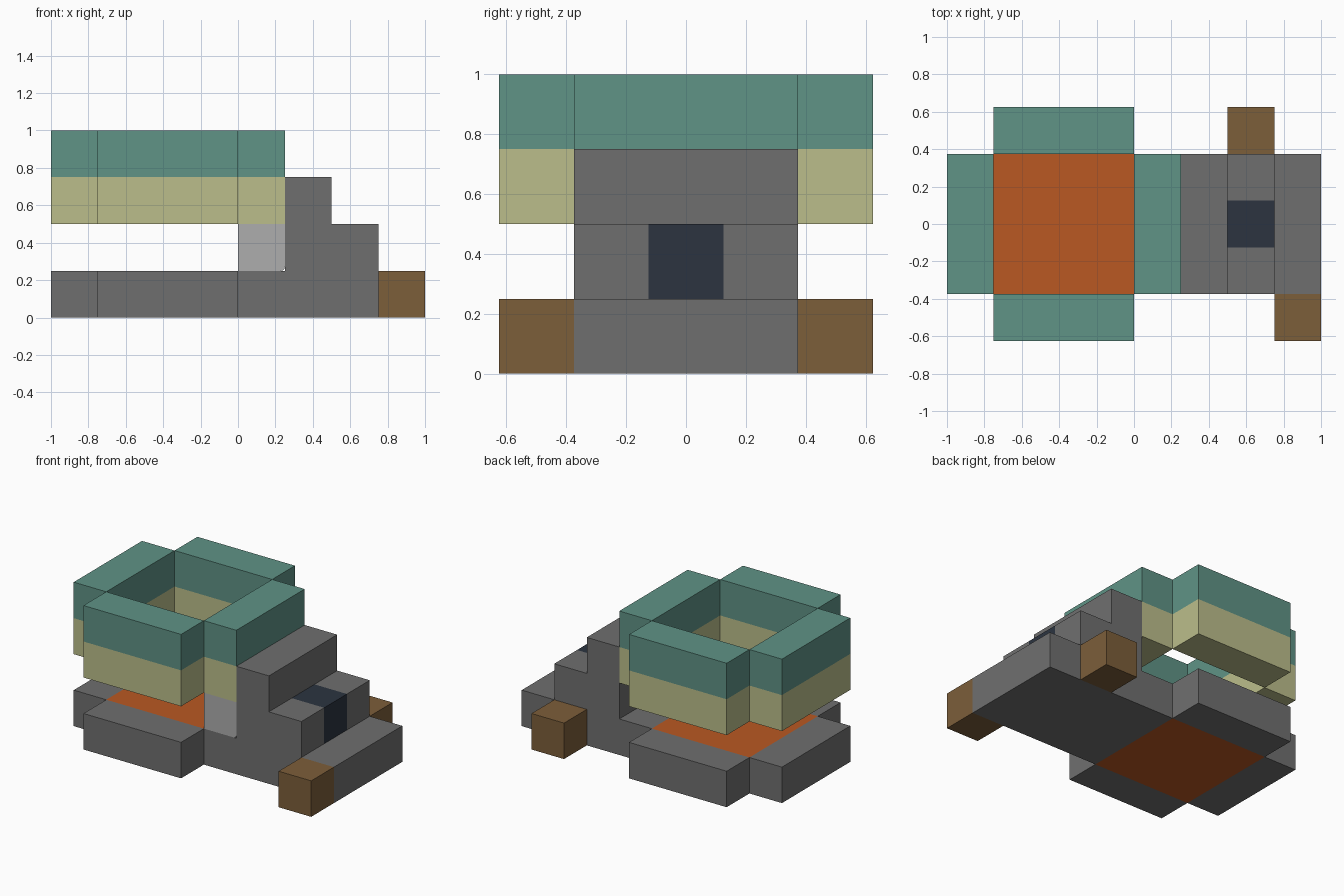
import bpy
import bmesh

if "Cube" in bpy.data.objects:
    bpy.data.objects.remove(bpy.data.objects["Cube"], do_unlink=True)

U = 0.25          # one block
HALF = 1.5 * U    # half width of the main body
OUT = 2.5 * U     # outer half width


def material(name, rgb):
    mat = bpy.data.materials.new(name)
    mat.use_nodes = True
    colour = (*rgb, 1)
    mat.diffuse_color = colour
    bsdf = next(n for n in mat.node_tree.nodes if n.type == 'BSDF_PRINCIPLED')
    bsdf.inputs["Base Color"].default_value = colour
    return mat


stone = material("grey stone", (0.159, 0.159, 0.159))
pale = material("pale grey", (0.42, 0.42, 0.42))
teal = material("teal", (0.115, 0.292, 0.24))
cream = material("cream", (0.5, 0.515, 0.258))
orange = material("orange", (0.49, 0.098, 0.016))
brown = material("brown", (0.202, 0.112, 0.042))
navy = material("dark navy", (0.025, 0.034, 0.051))


def block(name, x, y, z, mat, round_edge=0):
    """Box from (min, max) ranges; optionally rounds its lower +x edge."""
    bm = bmesh.new()
    bmesh.ops.create_cube(bm, size=1)
    for v in bm.verts:
        v.co = [r[0] if c < 0 else r[1] for c, r in zip(v.co, (x, y, z))]
    if round_edge:
        edges = [e for e in bm.edges
                 if all(v.co.x == x[1] and v.co.z == z[0] for v in e.verts)]
        bmesh.ops.bevel(bm, geom=edges, offset=round_edge, segments=4,
                        profile=0.5, affect='EDGES')
    mesh = bpy.data.meshes.new(name)
    bm.to_mesh(mesh)
    bm.free()
    mesh.materials.append(mat)
    obj = bpy.data.objects.new(name, mesh)
    bpy.context.collection.objects.link(obj)
    return obj


def ring(name, z, mat):
    """Four bars around the square centre, meeting at their corners."""
    block(name + "_left", (-4 * U, -3 * U), (-HALF, HALF), z, mat)
    block(name + "_right", (0, U), (-HALF, HALF), z, mat)
    block(name + "_front", (-3 * U, 0), (-OUT, -HALF), z, mat)
    block(name + "_back", (-3 * U, 0), (HALF, OUT), z, mat)


# Base ring with the orange floor, and the raised two-tone ring
ring("base", (0, U), stone)
block("floor", (-3 * U, 0), (-HALF, HALF), (0, U), orange)
ring("lower_band", (2 * U, 3 * U), cream)
ring("upper_band", (3 * U, 4 * U), teal)

# Pale support under the raised ring
block("support", (0, U), (-HALF, -U / 2), (U, 2 * U), pale, round_edge=0.02)

# Stepped body
block("tall_wall", (U, 2 * U), (-HALF, HALF), (0, 3 * U), stone)
block("low_step", (2 * U, 4 * U), (-HALF, HALF), (0, U), stone)
block("middle_step_front", (2 * U, 3 * U), (-HALF, -U / 2), (U, 2 * U), stone)
block("middle_step_back", (2 * U, 3 * U), (U / 2, HALF), (U, 2 * U), stone)
block("dark_insert", (2 * U, 3 * U), (-U / 2, U / 2), (U, 2 * U), navy)

# Brown side blocks
block("front_foot", (3 * U, 4 * U), (-OUT, -HALF), (0, U), brown)
block("back_foot", (2 * U, 3 * U), (HALF, OUT), (0, U), brown)
